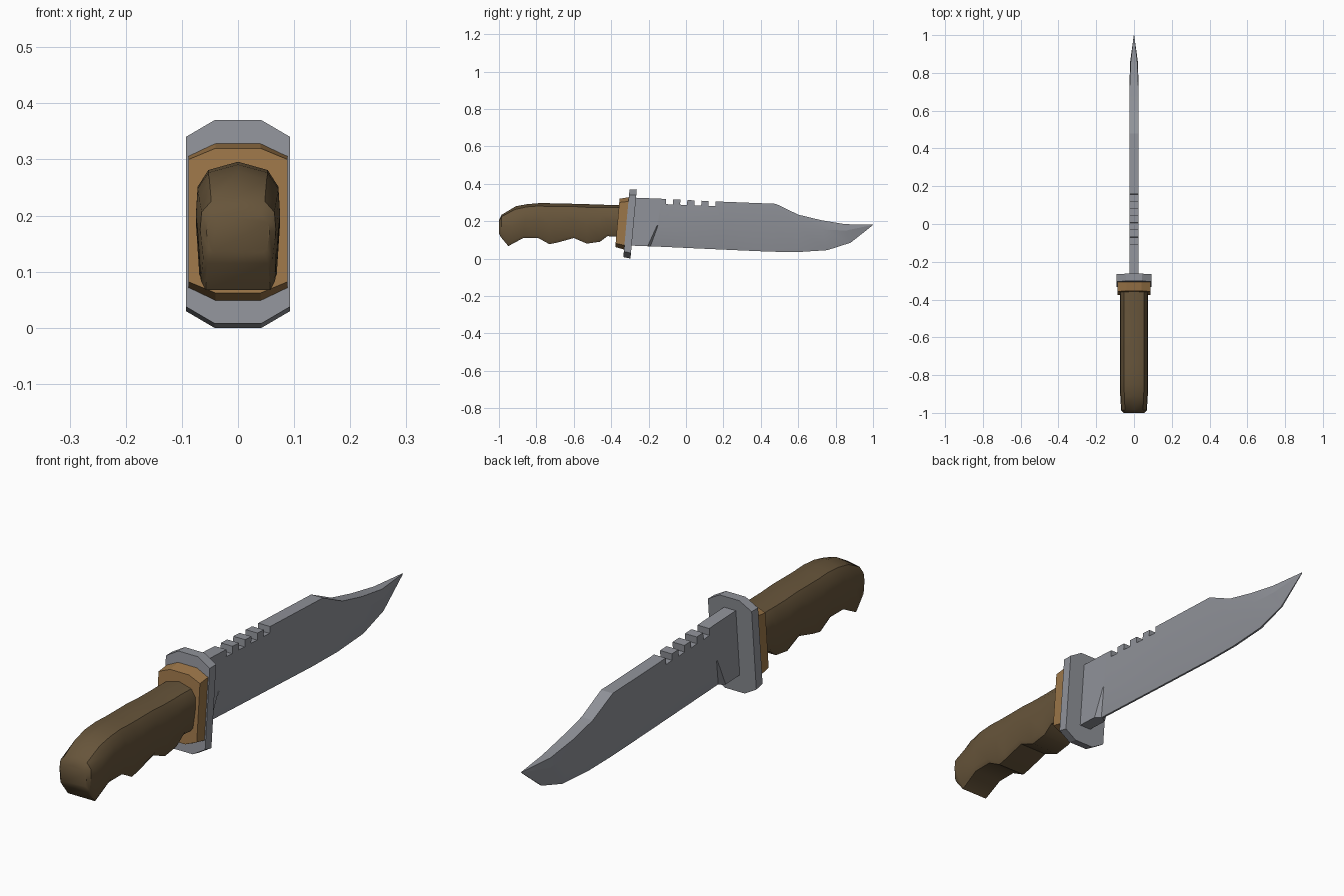
import bpy, bmesh, math
from mathutils import Vector

cube = bpy.data.objects.get("Cube")
if cube:
    bpy.data.objects.remove(cube, do_unlink=True)


def material(name, rgb):
    m = bpy.data.materials.new(name)
    m.use_nodes = True
    m.diffuse_color = (*rgb, 1)
    m.node_tree.nodes["Principled BSDF"].inputs["Base Color"].default_value = (*rgb, 1)
    return m


steel = material("steel", (0.28, 0.29, 0.32))
brass = material("brass", (0.33, 0.18, 0.065))
wood = material("wood", (0.135, 0.09, 0.043))


def loft(name, rings, mat, angle):
    """Skin a list of closed rings and cap both ends."""
    bm = bmesh.new()
    loops = [[bm.verts.new(p) for p in ring] for ring in rings]
    n = len(loops[0])
    for a, b in zip(loops, loops[1:]):
        for i in range(n):
            j = (i + 1) % n
            bm.faces.new((a[i], a[j], b[j], b[i]))
    bm.faces.new(loops[0])
    bm.faces.new(loops[-1])
    bmesh.ops.recalc_face_normals(bm, faces=bm.faces)
    me = bpy.data.meshes.new(name)
    bm.to_mesh(me)
    bm.free()
    me.materials.append(mat)
    ob = bpy.data.objects.new(name, me)
    bpy.context.collection.objects.link(ob)
    bpy.ops.object.select_all(action="DESELECT")
    ob.select_set(True)
    bpy.context.view_layer.objects.active = ob
    bpy.ops.object.shade_smooth_by_angle(angle=math.radians(angle))
    return ob


def mirrored(half):
    """Close a right-hand half outline with its mirror image."""
    left = [Vector((-p[0], p[1], p[2])) for p in reversed(half) if p[0] > 0]
    return [Vector(p) for p in half] + left


# Grip: slanted sections from butt to collar, with finger grooves below
section = [(0, 0), (0.053, 0.08), (0.072, 0.24), (0.075, 0.5), (0.069, 0.92), (0.06, 1)]
stations = [  # top y, top z, bottom y, bottom z, width scale
    (-1.0, 0.205, -1.0, 0.135, 0.75), (-0.985, 0.235, -0.99, 0.115, 0.9),
    (-0.91, 0.28, -0.95, 0.067, 0.96), (-0.85, 0.291, -0.87, 0.11, 1),
    (-0.79, 0.296, -0.79, 0.11, 1), (-0.73, 0.296, -0.73, 0.077, 1),
    (-0.68, 0.295, -0.69, 0.085, 1), (-0.60, 0.293, -0.60, 0.11, 1),
    (-0.53, 0.291, -0.53, 0.08, 1), (-0.46, 0.289, -0.46, 0.09, 1),
    (-0.42, 0.287, -0.42, 0.12, 1), (-0.34, 0.285, -0.34, 0.115, 1)]
rings = []
for ty, tz, by, bz, w in stations:
    rings.append(mirrored([(x * w, ty + (by - ty) * t, tz + (bz - tz) * t)
                           for x, t in section]))
loft("grip", rings, wood, 35)


# Collar and guard: chamfered plates, leaning slightly
def plate_ring(top, bottom, half, flat, chamfer):
    t, b = Vector((0, *top)), Vector((0, *bottom))
    down = (b - t).normalized() * chamfer
    return mirrored([t + Vector((flat, 0, 0)), t + down + Vector((half, 0, 0)),
                     b - down + Vector((half, 0, 0)), b + Vector((flat, 0, 0))])


loft("collar", [plate_ring((-0.355, 0.32), (-0.378, 0.062), 0.088, 0.04, 0.02),
                plate_ring((-0.295, 0.33), (-0.325, 0.047), 0.088, 0.04, 0.023)], brass, 20)
loft("guard", [plate_ring((-0.302, 0.37), (-0.335, 0.008), 0.093, 0.042, 0.03),
               plate_ring((-0.263, 0.37), (-0.297, 0), 0.093, 0.042, 0.03)], steel, 20)

# Blade: flat upper half, ridge, and bevel down to the edge
blade_stations = [  # top, ridge, edge as (y, z), then half widths of each
    ((-0.28, 0.326), (-0.29, 0.178), (-0.305, 0.07), 0.025, 0.025, 0.025),
    ((-0.13, 0.32), (-0.155, 0.177), (-0.205, 0.066), 0.025, 0.025, 0.025),
    ((-0.12, 0.319), (-0.15, 0.176), (-0.19, 0.066), 0.025, 0.025, 0.004),
    ((0.2, 0.304), (0.2, 0.178), (0.2, 0.048), 0.025, 0.025, 0.004),
    ((0.48, 0.293), (0.47, 0.18), (0.45, 0.037), 0.025, 0.025, 0.004),
    ((0.6, 0.235), (0.6, 0.17), (0.6, 0.035), 0.024, 0.025, 0.004),
    ((0.72, 0.206), (0.73, 0.155), (0.755, 0.045), 0.023, 0.024, 0.004),
    ((0.85, 0.184), (0.855, 0.15), (0.88, 0.085), 0.018, 0.021, 0.003),
    ((1.0, 0.182), (0.999, 0.18), (0.997, 0.177), 0.001, 0.001, 0.001)]
rings = [mirrored([(h, *p) for p, h in zip(s[:3], s[3:])]) for s in blade_stations]
blade = loft("blade", rings, steel, 12)

# Saw notches cut into the spine
for i in range(4):
    bpy.ops.mesh.primitive_cube_add(size=1, location=(0, -0.086 + 0.0757 * i, 0.335 - 0.003 * i),
                                    rotation=(-0.06, 0, 0))
    cutter = bpy.context.object
    cutter.name = "notch_cutter"
    cutter.scale = (0.2, 0.037, 0.09)
    cutter.hide_render = True
    bpy.context.view_layer.objects.active = blade
    mod = blade.modifiers.new("notch", "BOOLEAN")
    mod.operation = "DIFFERENCE"
    mod.solver = "EXACT"
    mod.object = cutter
    bpy.ops.object.modifier_apply(modifier=mod.name)
    bpy.data.objects.remove(cutter, do_unlink=True)
